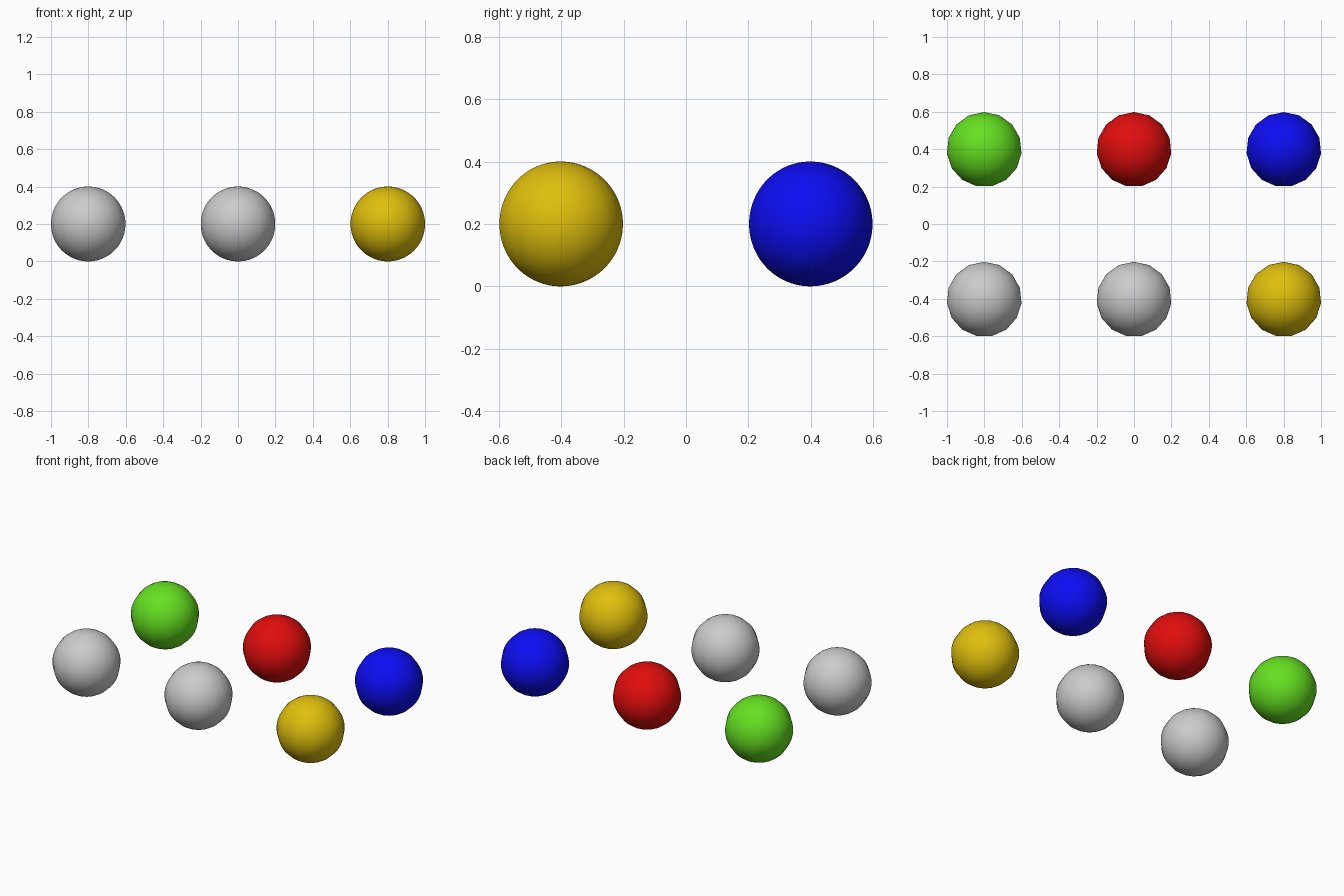
import bpy
import bmesh

if "Cube" in bpy.data.objects:
    bpy.data.objects.remove(bpy.data.objects["Cube"])

R = 0.2002          # ball radius
STEP = 4 * R        # spacing between ball centres
SEGMENTS, RINGS = 15, 48
Y_SHIFT = -0.0022   # odd segment count: centres the bounding box on y = 0


def material(name, rgb):
    mat = bpy.data.materials.new(name)
    mat.diffuse_color = (*rgb, 1.0)
    mat.use_nodes = True
    mat.node_tree.nodes["Principled BSDF"].inputs["Base Color"].default_value = mat.diffuse_color
    return mat


def ball(name, col, row, mat=None):
    """Smooth ball, column -1..1 along x, row -0.5 / 0.5 along y."""
    bm = bmesh.new()
    bmesh.ops.create_uvsphere(bm, u_segments=SEGMENTS, v_segments=RINGS, radius=R)
    # keep a corner of the 15-sided outline pointing to +y
    if max(v.co.y for v in bm.verts) < -min(v.co.y for v in bm.verts):
        bmesh.ops.scale(bm, vec=(1, -1, 1), verts=bm.verts)
        bmesh.ops.reverse_faces(bm, faces=bm.faces)
    for f in bm.faces:
        f.smooth = True
    mesh = bpy.data.meshes.new(name)
    bm.to_mesh(mesh)
    bm.free()
    if mat:
        mesh.materials.append(mat)
    obj = bpy.data.objects.new(name, mesh)
    obj.location = (col * STEP, row * STEP + Y_SHIFT, R)
    bpy.context.collection.objects.link(obj)


# front row
ball("grey_ball_left", -1, -0.5)
ball("grey_ball_middle", 0, -0.5)
ball("yellow_ball", 1, -0.5, material("yellow", (0.74, 0.52, 0.004)))

# back row
ball("green_ball", -1, 0.5, material("green", (0.13, 0.75, 0.015)))
ball("red_ball", 0, 0.5, material("red", (0.75, 0.004, 0.004)))
ball("blue_ball", 1, 0.5, material("blue", (0.004, 0.004, 0.9)))
